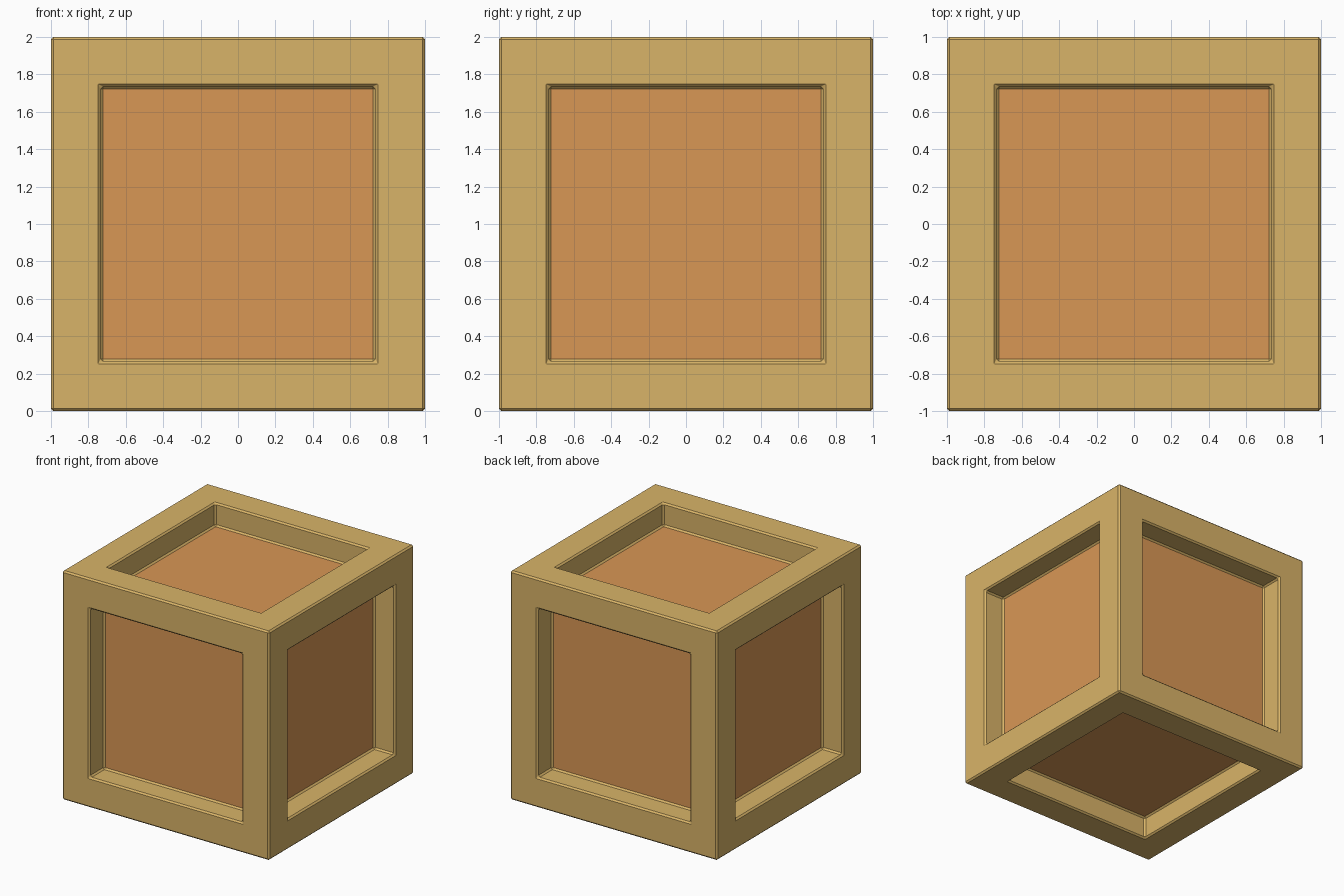
import bpy, bmesh
from mathutils import Matrix

if "Cube" in bpy.data.objects:
    bpy.data.objects.remove(bpy.data.objects["Cube"])

RIM = 0.265      # width of the frame beams
DEPTH = 0.2      # how far the panels sit back
BEVEL = 0.0135


def material(name, rgb):
    def lin(c):
        c /= 255
        return c / 12.92 if c <= 0.04045 else ((c + 0.055) / 1.055) ** 2.4
    mat = bpy.data.materials.new(name)
    mat.diffuse_color = (*[lin(c) for c in rgb], 1)
    mat.use_nodes = True
    mat.node_tree.nodes["Principled BSDF"].inputs["Base Color"].default_value = mat.diffuse_color
    return mat


# Cube body with a recessed panel on every side
bm = bmesh.new()
bmesh.ops.create_cube(bm, size=2, matrix=Matrix.Translation((0, 0, 1)))
panels = list(bm.faces)
bmesh.ops.inset_individual(bm, faces=panels, thickness=RIM, depth=0, use_even_offset=True)
bmesh.ops.inset_individual(bm, faces=panels, thickness=0, depth=-DEPTH)

# Panels take the darker wood, the frame keeps the lighter one
for face in panels:
    face.material_index = 1

mesh = bpy.data.meshes.new("crate")
bm.to_mesh(mesh)
bm.free()
mesh.materials.append(material("light wood", (217, 180, 104)))
mesh.materials.append(material("orange wood", (217, 151, 85)))
crate = bpy.data.objects.new("crate", mesh)
bpy.context.collection.objects.link(crate)

# Narrow chamfer on all sharp edges, in the frame colour
bevel = crate.modifiers.new("chamfer", 'BEVEL')
bevel.width = BEVEL
bevel.segments = 1
bevel.limit_method = 'ANGLE'
bevel.material = 0
